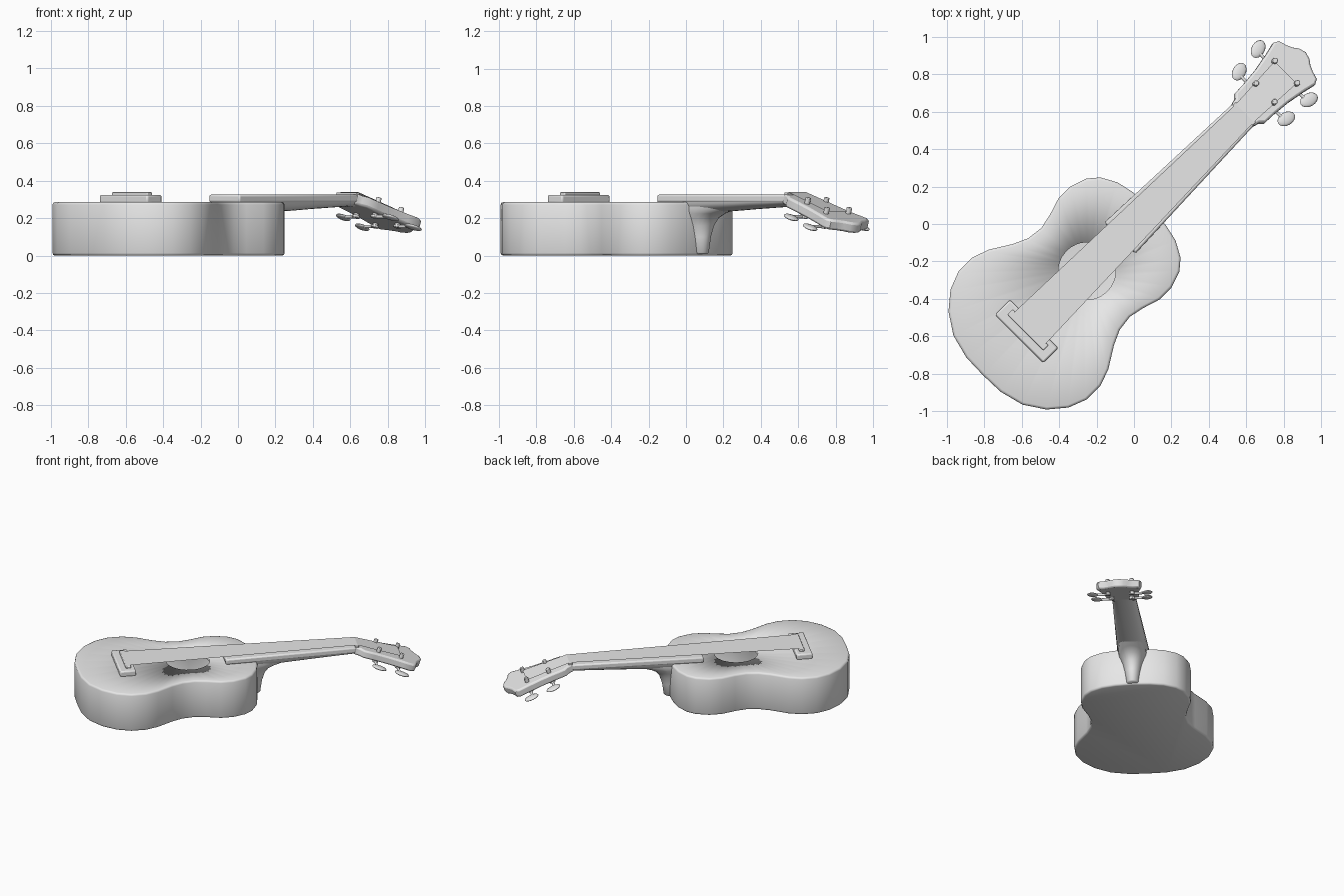
import bpy, bmesh, math
from mathutils import Matrix, Vector

if "Cube" in bpy.data.objects:
    bpy.data.objects.remove(bpy.data.objects["Cube"])

grey = bpy.data.materials.new("plain_grey")
grey.diffuse_color = (0.8, 0.8, 0.8, 1)
grey.use_nodes = True
grey.node_tree.nodes["Principled BSDF"].inputs["Base Color"].default_value = grey.diffuse_color
TURN = Matrix.Rotation(math.radians(45), 4, 'Z')      # long axis lies on the diagonal
HEAD = Matrix.Translation((0.84, 0, 0.327)) @ Matrix.Rotation(math.radians(18.5), 4, 'Y')


def finish(name, bm, frame=Matrix(), bevel=0, angle=40):
    bmesh.ops.recalc_face_normals(bm, faces=bm.faces)
    me = bpy.data.meshes.new(name)
    bm.to_mesh(me)
    bm.free()
    me.transform(TURN @ frame)
    me.materials.append(grey)
    ob = bpy.data.objects.new(name, me)
    bpy.context.collection.objects.link(ob)
    if bevel:
        m = ob.modifiers.new("soft_edges", 'BEVEL')
        m.width, m.segments, m.limit_method = bevel, 2, 'ANGLE'
        m.angle_limit = math.radians(50)
    bpy.ops.object.select_all(action='DESELECT')
    ob.select_set(True)
    bpy.context.view_layer.objects.active = ob
    bpy.ops.object.shade_smooth_by_angle(angle=math.radians(angle))
    return ob


def loft(rings, cap_start=True, cap_end=True):
    bm = bmesh.new()
    vs = [[bm.verts.new(p) for p in r] for r in rings]
    n = len(vs[0])
    for a, b in zip(vs, vs[1:]):
        for i in range(n):
            j = (i + 1) % n
            bm.faces.new((a[i], a[j], b[j], b[i]))
    if cap_start:
        bm.faces.new(vs[0])
    if cap_end:
        bm.faces.new(vs[-1])
    return bm


def slab(outline, z0, z1):
    return loft([[(x, y, z) for x, y in outline] for z in (z0, z1)])


def mirrored(half):
    # half runs from one end of the centre line to the other
    return half + [(x, -y) for x, y in reversed(half) if y > 1e-6]


def taper(x0, w0, x1, w1):
    return [(x0, w0), (x1, w1), (x1, -w1), (x0, -w0)]


# Hollow body with a round sound hole
half = [(-1.142, 0), (-1.138, .129), (-1.104, .261), (-1.032, .37), (-.941, .446),
        (-.843, .484), (-.737, .484), (-.646, .452), (-.533, .382), (-.454, .346),
        (-.367, .335), (-.288, .351), (-.189, .382), (-.099, .382), (-.008, .351),
        (.049, .303), (.095, .219), (.116, .124), (.125, 0)]
outline = mirrored(half)
HOLE_X, HOLE_R = -.355, .153


def inset(d):
    out, n = [], len(outline)
    for i, (x, y) in enumerate(outline):
        a, b = Vector(outline[i - 1]), Vector(outline[(i + 1) % n])
        t = (b - a).normalized()
        out.append((x + t.y * d, y - t.x * d))
    return out


def hole(z):
    pts = []
    for x, y in outline:
        a = math.atan2(y, x - HOLE_X)
        pts.append((HOLE_X + HOLE_R * math.cos(a), HOLE_R * math.sin(a), z))
    return pts


levels = [(.014, 0), (.004, .004), (0, .014), (0, .272), (.004, .282), (.014, .286)]
rings = [[(x, y, z) for x, y in inset(d)] for d, z in levels]
finish("body", loft(rings + [hole(.286), hole(.262)], cap_end=False), angle=100)

# Bridge and saddle
finish("bridge", slab(taper(-.868, .182, -.755, .182), .28, .325), bevel=.01)
finish("saddle", slab(taper(-.82, .135, -.782, .135), .32, .339), bevel=.005)

# Fingerboard and nut
finish("fingerboard", slab(taper(-.106, .117, .85, .08), .284, .326), bevel=.01)
finish("nut", slab(taper(.82, .076, .845, .076), .32, .338), bevel=.003)

# Rounded neck
rings = []
for x, w, low in [(.08, .108, .222), (.3, .1, .234), (.55, .09, .249), (.8, .08, .262), (.87, .082, .258)]:
    arc = [math.pi * i / 12 for i in range(13)]
    rings.append([(x, w * math.cos(a), .3 - (.3 - low) * math.sin(a) ** .8) for a in arc])
finish("neck", loft(rings))

# Heel flaring up from the body into the neck
rings = []
for z, reach, w in [(.008, .05, .036), (.016, .058, .044), (.1, .07, .055), (.16, .09, .068),
                    (.2, .122, .082), (.225, .175, .093), (.25, .27, .098), (.285, .34, .095)]:
    arc = [math.pi * (i / 12 - .5) for i in range(13)]
    rings.append([(.1 + reach * math.cos(a), w * math.sin(a), z) for a in arc])
finish("heel", loft(rings), angle=60)

# Headstock tilted back, with a scalloped end
head = mirrored([(-.02, 0), (-.02, .08), (.02, .09), (.045, .112), (.12, .115), (.22, .124),
                 (.33, .143), (.395, .158), (.425, .143), (.438, .1), (.455, .065),
                 (.475, .04), (.487, 0)])
finish("headstock", slab(head, -.058, 0), HEAD, bevel=.012)

# Sheet carrying the strings, from saddle over the nut to the posts
bm = bmesh.new()
rows = [(Vector((-.815, 0, .34)), .12), (Vector((.838, 0, .34)), .068),
        (HEAD @ Vector((.319, 0, .012)), .084)]
vs = [[bm.verts.new((p.x, s * w, p.z)) for s in (1, -1)] for p, w in rows]
for a, b in zip(vs, vs[1:]):
    bm.faces.new((a[0], a[1], b[1], b[0]))
finish("string_sheet", bm, angle=5)


# Tuners: post, cross shaft and flat oval button
def rod(r, length, matrix):
    bm = bmesh.new()
    bmesh.ops.create_cone(bm, cap_ends=True, segments=12, radius1=r, radius2=r,
                          depth=length, matrix=matrix)
    return bm


for t, v in [(.153, .07), (.319, .084)]:
    for s, side in ((1, "left"), (-1, "right")):
        row = "lower" if t < .2 else "upper"
        tag = f"{side}_{row}"
        finish("post_" + tag, rod(.015, .115, Matrix.Translation((t, s * v, -.024))), HEAD, bevel=.004)
        finish("shaft_" + tag, rod(.009, .1, Matrix.Translation((t, s * (v + .045), -.074))
                                   @ Matrix.Rotation(math.pi / 2, 4, 'X')), HEAD)
        finish("gear_" + tag, rod(.022, .014, Matrix.Translation((t, s * v, -.074))), HEAD, bevel=.004)
        bm = bmesh.new()
        bmesh.ops.create_uvsphere(bm, u_segments=16, v_segments=8, radius=1,
                                  matrix=Matrix.Translation((t + .012, s * (v + .108), -.074))
                                  @ Matrix.Rotation(s * .25, 4, 'Z')
                                  @ Matrix.Diagonal((.053, .036, .012, 1)))
        finish("button_" + tag, bm, HEAD, angle=80)
